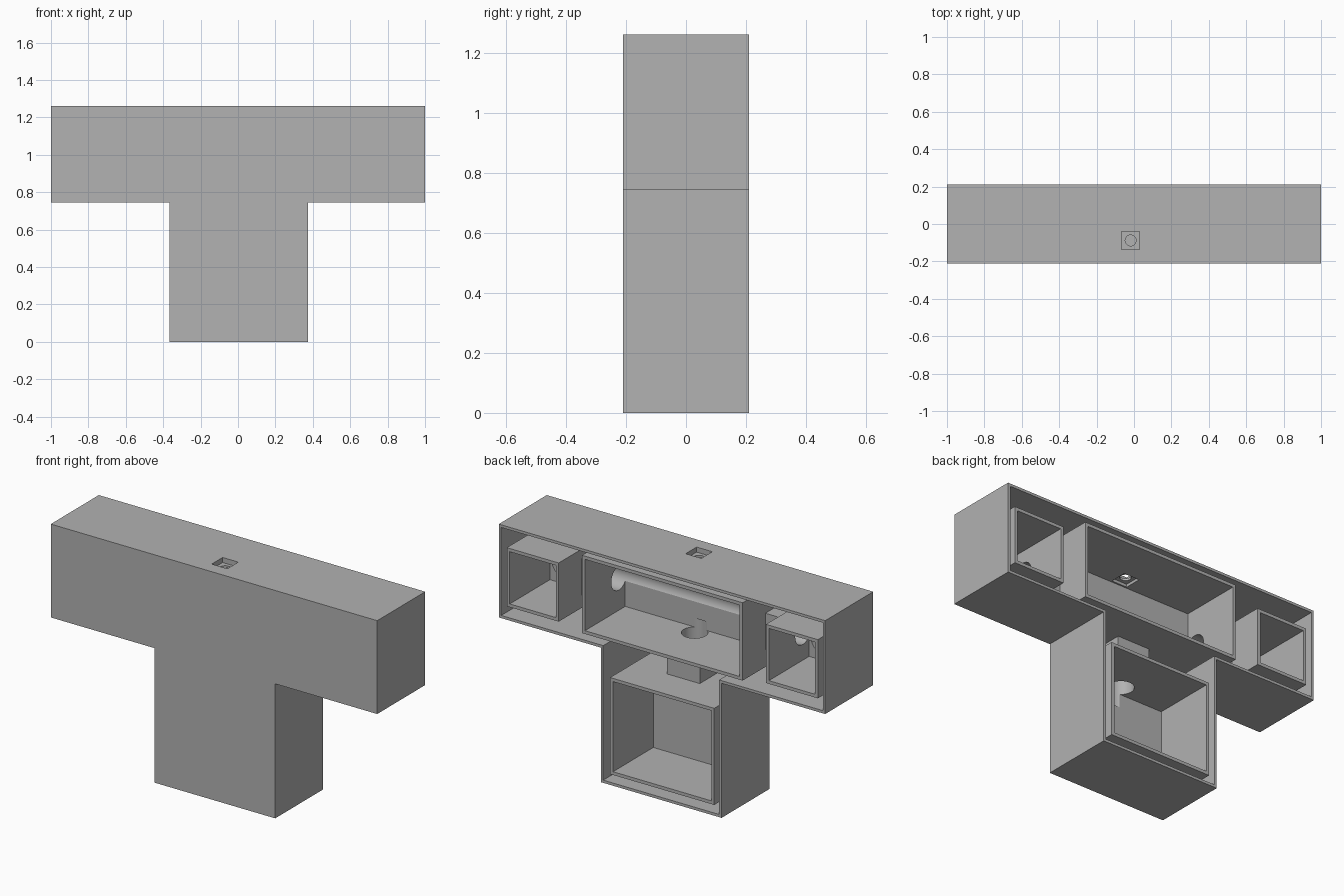
import bpy, bmesh, math
from mathutils import Matrix

cube = bpy.data.objects.get("Cube")
if cube:
    bpy.data.objects.remove(cube, do_unlink=True)

GREY = (0.445, 0.445, 0.445, 1)
mat = bpy.data.materials.new("plain grey")
mat.use_nodes = True
mat.diffuse_color = GREY
mat.node_tree.nodes["Principled BSDF"].inputs["Base Color"].default_value = GREY

FRONT, BACK = -0.21, 0.21      # outer depth
SKIN = 0.015                   # shell wall
WALL = 0.018                   # chamber wall
HOLE_Y, HOLE_Z, HOLE_R = -0.09, 0.99, 0.067


def finish(name, bm):
    bmesh.ops.recalc_face_normals(bm, faces=bm.faces)
    mesh = bpy.data.meshes.new(name)
    bm.to_mesh(mesh)
    bm.free()
    mesh.materials.append(mat)
    ob = bpy.data.objects.new(name, mesh)
    bpy.context.collection.objects.link(ob)
    return ob


def prism(name, pts, y0, y1):
    """Extrude an x-z outline along y."""
    bm = bmesh.new()
    face = bm.faces.new([bm.verts.new((x, y0, z)) for x, z in pts])
    new = bmesh.ops.extrude_face_region(bm, geom=[face])["geom"]
    bmesh.ops.translate(bm, vec=(0, y1 - y0, 0),
                        verts=[v for v in new if isinstance(v, bmesh.types.BMVert)])
    return finish(name, bm)


def box(name, x0, x1, y0, y1, z0, z1):
    return prism(name, [(x0, z0), (x1, z0), (x1, z1), (x0, z1)], y0, y1)


def rod(name, centre, radius, length, axis):
    bm = bmesh.new()
    turn = {"X": Matrix.Rotation(math.pi / 2, 4, "Y"),
            "Y": Matrix.Rotation(math.pi / 2, 4, "X"), "Z": Matrix()}[axis]
    bmesh.ops.create_cone(bm, cap_ends=True, segments=48, radius1=radius, radius2=radius,
                          depth=length, matrix=Matrix.Translation(centre) @ turn)
    return finish(name, bm)


def cut(ob, *cutters):
    """Subtract each cutter and bake the result."""
    bpy.context.view_layer.objects.active = ob
    for c in cutters:
        c.hide_render = True
        mod = ob.modifiers.new("cut", "BOOLEAN")
        mod.operation, mod.solver, mod.object = "DIFFERENCE", "EXACT", c
        bpy.ops.object.modifier_apply(modifier=mod.name)


def tee(d):
    """T outline inset by d."""
    return [(-0.365 + d, d), (0.375 - d, d), (0.375 - d, 0.745 + d), (1 - d, 0.745 + d),
            (1 - d, 1.262 - d), (-1 + d, 1.262 - d), (-1 + d, 0.745 + d), (-0.365 + d, 0.745 + d)]


helpers = []


def helper(ob):
    helpers.append(ob)
    return ob


def chamber(name, x0, x1, z0, z1):
    """Box open at the back, standing on the inside of the front panel."""
    ob = box(name, x0, x1, FRONT + SKIN, BACK - 0.003, z0, z1)
    cavity = helper(box("cavity_cutter", x0 + WALL, x1 - WALL, -0.145, BACK + 0.1,
                        z0 + WALL, z1 - WALL))
    cut(ob, cavity)
    return ob


# Cutters shared by several parts
cross_bore = helper(rod("cross_bore", (0, HOLE_Y, HOLE_Z), HOLE_R, 1.44, "X"))
down_bore = helper(rod("down_bore", (0.01, HOLE_Y, 0.68), HOLE_R, 0.36, "Z"))
socket_bore = helper(box("socket_bore", -0.066, 0.03, -0.136, -0.04, 1.15, 1.35))

# T-shaped outer shell, open at the back
shell = prism("outer_shell", tee(0), FRONT, BACK)
cut(shell, helper(prism("shell_cutter", tee(SKIN), FRONT + SKIN, BACK + 0.1)), socket_bore)

# Middle and stem chambers
middle = chamber("middle_chamber", -0.492, 0.492, 0.793, 1.224)
cut(middle, cross_bore, down_bore, socket_bore)
stem = chamber("stem_chamber", -0.318, 0.32, 0.058, 0.593)
cut(stem, down_bore)

# Side chambers with a round recess, joined to the middle by ducts
for side, s in (("left", 1), ("right", -1)):
    xs = sorted((s * 0.635, s * 0.953))
    ob = chamber(side + "_chamber", *xs, 0.818, 1.143)
    recess = helper(rod("recess_cutter", (s * 0.794, -0.145, 0.981), 0.14, 0.096, "Y"))
    cut(ob, cross_bore, recess)
    xs = sorted((s * 0.492, s * 0.635))
    cut(box(side + "_duct", *xs, FRONT + SKIN, 0.008, HOLE_Z - 0.1, HOLE_Z + 0.1), cross_bore)

# Duct between the stem and middle chambers
cut(box("stem_duct", -0.09, 0.11, FRONT + SKIN, 0.008, 0.593, 0.793), down_bore)

# Square socket on top with a small round hole in its floor
socket = box("top_socket", -0.078, 0.042, -0.148, -0.028, 1.208, 1.255)
cut(socket,
    helper(box("socket_upper", -0.066, 0.03, -0.136, -0.04, 1.234, 1.35)),
    helper(box("socket_lower", -0.066, 0.03, -0.136, -0.04, 1.15, 1.222)),
    helper(rod("socket_hole", (-0.018, -0.088, 1.23), 0.029, 0.1, "Z")))

for h in helpers:
    bpy.data.objects.remove(h, do_unlink=True)

# Smooth the round bores, keep the corners sharp
bpy.ops.object.select_all(action="DESELECT")
for ob in bpy.context.collection.objects:
    if ob.type == "MESH":
        ob.select_set(True)
        bpy.context.view_layer.objects.active = ob
bpy.ops.object.shade_smooth_by_angle(angle=math.radians(30))
